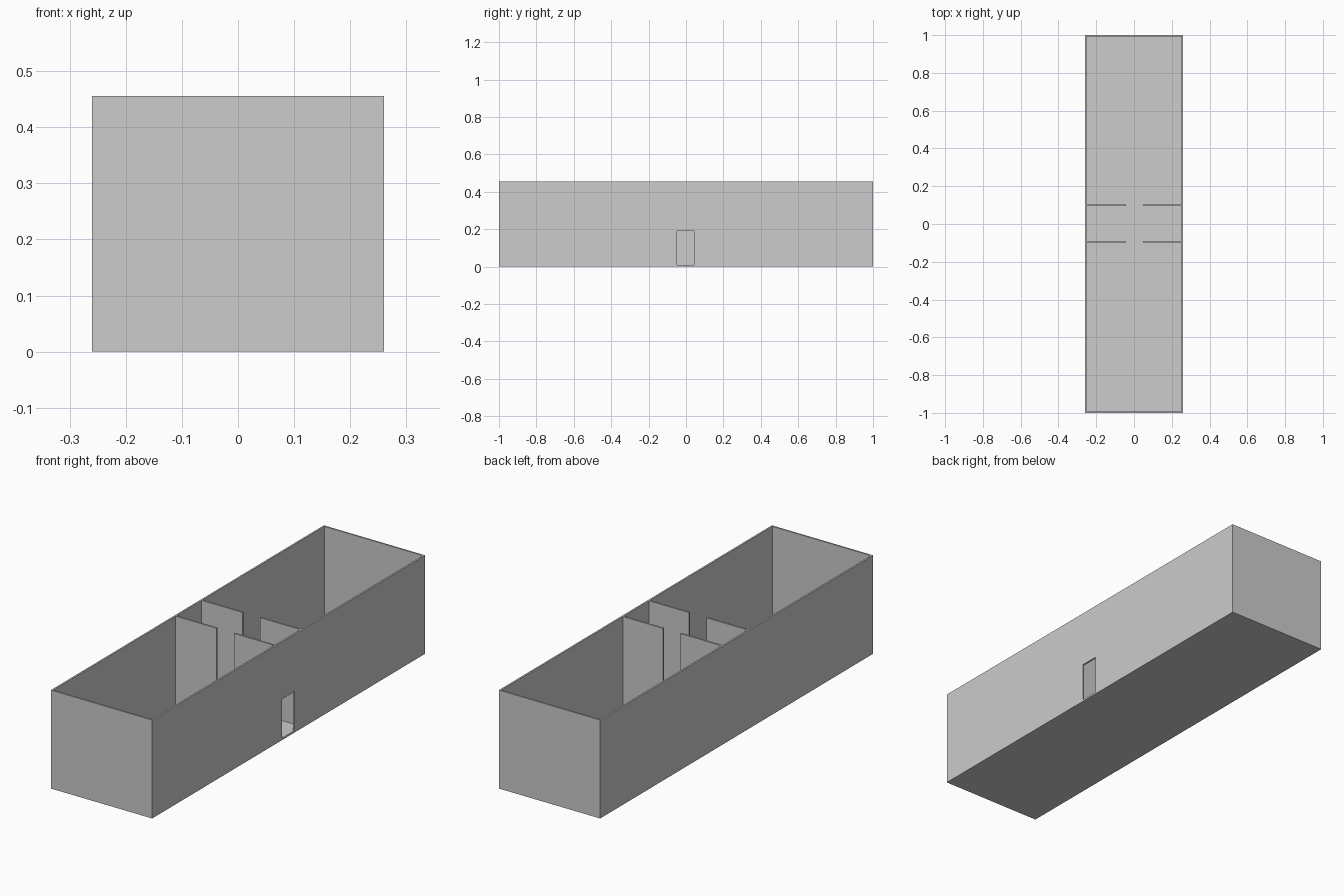
import bpy
import bmesh
from mathutils import Vector

cube = bpy.data.objects.get("Cube")
if cube:
    bpy.data.objects.remove(cube, do_unlink=True)

HALF_X, HALF_Y, HEIGHT = 0.26, 1.0, 0.456
WALL, FLOOR = 0.008, 0.009

# Single plain grey
grey = bpy.data.materials.new("plain_grey")
grey.use_nodes = True
colour = (0.604, 0.604, 0.604, 1)
grey.diffuse_color = colour
grey.node_tree.nodes["Principled BSDF"].inputs["Base Color"].default_value = colour


def box(name, low, high):
    """Axis-aligned box between two corners."""
    low, high = Vector(low), Vector(high)
    bm = bmesh.new()
    bmesh.ops.create_cube(bm, size=1)
    bmesh.ops.scale(bm, vec=high - low, verts=bm.verts)
    bmesh.ops.translate(bm, vec=(low + high) / 2, verts=bm.verts)
    mesh = bpy.data.meshes.new(name)
    bm.to_mesh(mesh)
    bm.free()
    mesh.materials.append(grey)
    obj = bpy.data.objects.new(name, mesh)
    bpy.context.collection.objects.link(obj)
    return obj


def cut(target, cutter):
    """Subtract the cutter and discard it."""
    cutter.hide_render = True
    mod = target.modifiers.new("cut", "BOOLEAN")
    mod.operation = "DIFFERENCE"
    mod.solver = "EXACT"
    mod.object = cutter
    bpy.context.view_layer.objects.active = target
    bpy.ops.object.modifier_apply(modifier=mod.name)
    bpy.data.objects.remove(cutter, do_unlink=True)


# Outer walls and floor, open at the top
inner_x, inner_y = HALF_X - WALL, HALF_Y - WALL
shell = box("walls_and_floor", (-HALF_X, -HALF_Y, 0), (HALF_X, HALF_Y, HEIGHT))
cut(shell, box("room_cutter", (-inner_x, -inner_y, FLOOR), (inner_x, inner_y, HEIGHT + 0.1)))

# Doorway in the +x wall
cut(shell, box("door_cutter", (inner_x - 0.02, -0.048, FLOOR), (HALF_X + 0.02, 0.042, 0.19)))

# Two pairs of partitions with a central gap
for place, y in (("front", -0.093), ("back", 0.098)):
    for side, x0, x1 in (("right", -inner_x, -0.042), ("left", 0.047, inner_x)):
        box(f"{place}_{side}_partition",
            (x0, y - WALL / 2, FLOOR), (x1, y + WALL / 2, HEIGHT))
